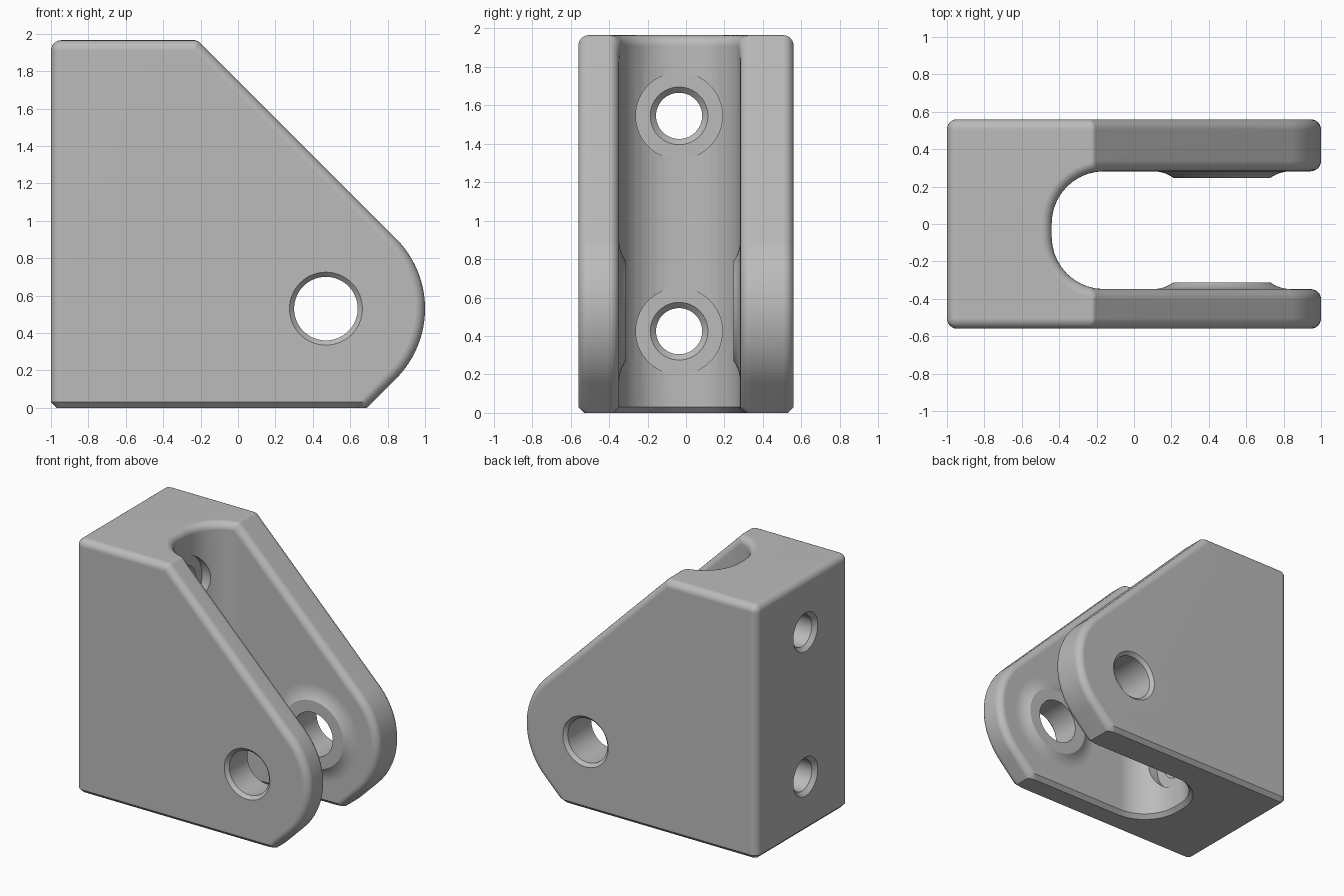
import bpy, bmesh, math
from mathutils import Vector

cube = bpy.data.objects.get("Cube")
if cube:
    bpy.data.objects.remove(cube, do_unlink=True)

# Main dimensions
HALF_Y, TOP = 0.56, 1.965
PIN_X, PIN_Z, NOSE_R, PIN_R = 0.47, 0.53, 0.53, 0.17
SLOT_Y, SLOT_HALF, SLOT_R, SLOT_CX = -0.033, 0.315, 0.28, -0.16
ROUND, CHAMFER = 0.055, 0.03
SLOT_END = SLOT_CX - SLOT_R

grey = bpy.data.materials.new("plain_grey")
grey.use_nodes = True
grey.diffuse_color = (0.5, 0.5, 0.5, 1)
grey.node_tree.nodes["Principled BSDF"].inputs["Base Color"].default_value = (0.5, 0.5, 0.5, 1)


def make_object(name, bm):
    bmesh.ops.recalc_face_normals(bm, faces=bm.faces[:])
    mesh = bpy.data.meshes.new(name)
    bm.to_mesh(mesh)
    bm.free()
    mesh.materials.append(grey)
    obj = bpy.data.objects.new(name, mesh)
    bpy.context.scene.collection.objects.link(obj)
    return obj


def prism(name, points, direction):
    """Extrude a closed 3D outline along a direction."""
    bm = bmesh.new()
    face = bm.faces.new([bm.verts.new(p) for p in points])
    moved = bmesh.ops.extrude_face_region(bm, geom=[face])["geom"]
    verts = [v for v in moved if isinstance(v, bmesh.types.BMVert)]
    bmesh.ops.translate(bm, verts=verts, vec=direction)
    return make_object(name, bm)


def lathe(name, profile, axis, centre, closed=False, sides=64):
    """Turn (distance along axis, radius) points about the x or y axis."""
    bm = bmesh.new()
    rings = []
    for along, radius in profile:
        ring = []
        for i in range(sides):
            a = math.tau * i / sides
            c, s = radius * math.cos(a), radius * math.sin(a)
            co = (along, c, s) if axis == "X" else (c, along, s)
            ring.append(bm.verts.new(Vector(co) + Vector(centre)))
        rings.append(ring)
    pairs = list(zip(rings, rings[1:]))
    if closed:
        pairs.append((rings[-1], rings[0]))
    else:
        bm.faces.new(rings[0])
        bm.faces.new(rings[-1])
    for r0, r1 in pairs:
        for i in range(sides):
            j = (i + 1) % sides
            bm.faces.new((r0[i], r0[j], r1[j], r1[i]))
    return make_object(name, bm)


def cut(target, cutter):
    """Subtract the cutter, then discard it."""
    mod = target.modifiers.new("cut", "BOOLEAN")
    mod.operation, mod.solver, mod.object = "DIFFERENCE", "EXACT", cutter
    bpy.context.view_layer.update()
    graph = bpy.context.evaluated_depsgraph_get()
    mesh = bpy.data.meshes.new_from_object(target.evaluated_get(graph))
    target.modifiers.clear()
    target.data = mesh
    bpy.data.objects.remove(cutter, do_unlink=True)


def finish(obj):
    bpy.ops.object.select_all(action="DESELECT")
    obj.select_set(True)
    bpy.context.view_layer.objects.active = obj
    bpy.ops.object.shade_smooth_by_angle(angle=math.radians(30))
    mod = obj.modifiers.new("flat_face_normals", "WEIGHTED_NORMAL")
    mod.keep_sharp = True


# Bracket side profile: square back, 45 degree slopes, round nose
diag = NOSE_R * math.sqrt(0.5)
corner_x = PIN_X + diag - (TOP - PIN_Z - diag)
outline = [(-1, 0), (PIN_X + diag - (PIN_Z - diag), 0)]
for i in range(25):
    a = math.radians(-45 + 90 * i / 24)
    outline.append((PIN_X + NOSE_R * math.cos(a), PIN_Z + NOSE_R * math.sin(a)))
ease = 0.0125
outline += [(corner_x + ease * math.sqrt(0.5), TOP - ease * math.sqrt(0.5)),
            (corner_x - ease, TOP), (-1, TOP)]
bracket = prism("clevis_bracket", [(x, -HALF_Y, z) for x, z in outline],
                (0, 2 * HALF_Y, 0))

# Slot between the arms, with rounded inner corners
plan = [(2, SLOT_Y - SLOT_HALF), (2, SLOT_Y + SLOT_HALF)]
for start, side in ((90, 1), (180, -1)):
    for i in range(11):
        a = math.radians(start + 9 * i)
        plan.append((SLOT_CX + SLOT_R * math.cos(a),
                     SLOT_Y + side * (SLOT_HALF - SLOT_R) + SLOT_R * math.sin(a)))
cut(bracket, prism("slot_cutter", [(x, y, -1) for x, y in plan], (0, 0, 4)))

# Round every sharp edge except those around the base
bm = bmesh.new()
bm.from_mesh(bracket.data)
bmesh.ops.remove_doubles(bm, verts=bm.verts[:], dist=1e-5)
sharp = [e for e in bm.edges if len(e.link_faces) == 2
         and e.calc_face_angle(0) > 0.6
         and max(v.co.z for v in e.verts) > 0.001]
bmesh.ops.bevel(bm, geom=sharp, offset=ROUND, offset_type="OFFSET", segments=6,
                profile=0.5, affect="EDGES", clamp_overlap=False)

# Chamfer the base by drawing its outline inwards
bmesh.ops.bisect_plane(bm, geom=bm.verts[:] + bm.edges[:] + bm.faces[:],
                       plane_co=(0, 0, CHAMFER), plane_no=(0, 0, 1))
bm.normal_update()
shifts = []
for v in bm.verts:
    if v.co.z < 0.001:
        n = sum((f.normal for f in v.link_faces if f.normal.z > -0.9), Vector())
        if n.length > 0:
            n.normalize()
            shifts.append((v, Vector((0 if v.co.x > 0.5 else n.x, n.y, 0))))
for v, n in shifts:
    v.co -= n * CHAMFER
bm.to_mesh(bracket.data)
bm.free()

# Pin hole through both arms, countersunk outside
e = 0.025
pin = [(-HALF_Y - e, PIN_R + 2 * e), (-HALF_Y + e, PIN_R),
       (HALF_Y - e, PIN_R), (HALF_Y + e, PIN_R + 2 * e)]
cut(bracket, lathe("pin_cutter", pin, "Y", (PIN_X, 0, PIN_Z)))

# Two screw holes through the back, with a spot face inside the slot
bore, e = 0.12, 0.03
seat = SLOT_END - 0.001
screw = [(-1 - e, bore + 2 * e), (-1 + e, bore), (seat - e, bore),
         (seat, bore + e), (seat, 0.225), (-0.2, 0.225)]
for z in (0.425, 1.545):
    cut(bracket, lathe("screw_cutter", screw, "X", (0, SLOT_Y - 0.003, z)))
finish(bracket)

# Raised bosses on the inner arm faces, with a concave flare
rise, flat_r, foot_r, sink = 0.035, 0.26, 0.37, 0.004
width = foot_r - flat_r
flare = (width ** 2 + rise ** 2) / (2 * rise)
for name, side in (("back_boss", 1), ("front_boss", -1)):
    ring = [(-sink, PIN_R), (rise, PIN_R)]
    for i in range(9):
        r = flat_r + width * i / 8
        ring.append((flare - math.sqrt(flare ** 2 - (foot_r - r) ** 2), r))
    ring.append((-sink, foot_r))
    face_y = SLOT_Y + side * SLOT_HALF
    finish(lathe(name, [(-side * h, r) for h, r in ring], "Y",
                 (PIN_X, face_y, PIN_Z), closed=True))
